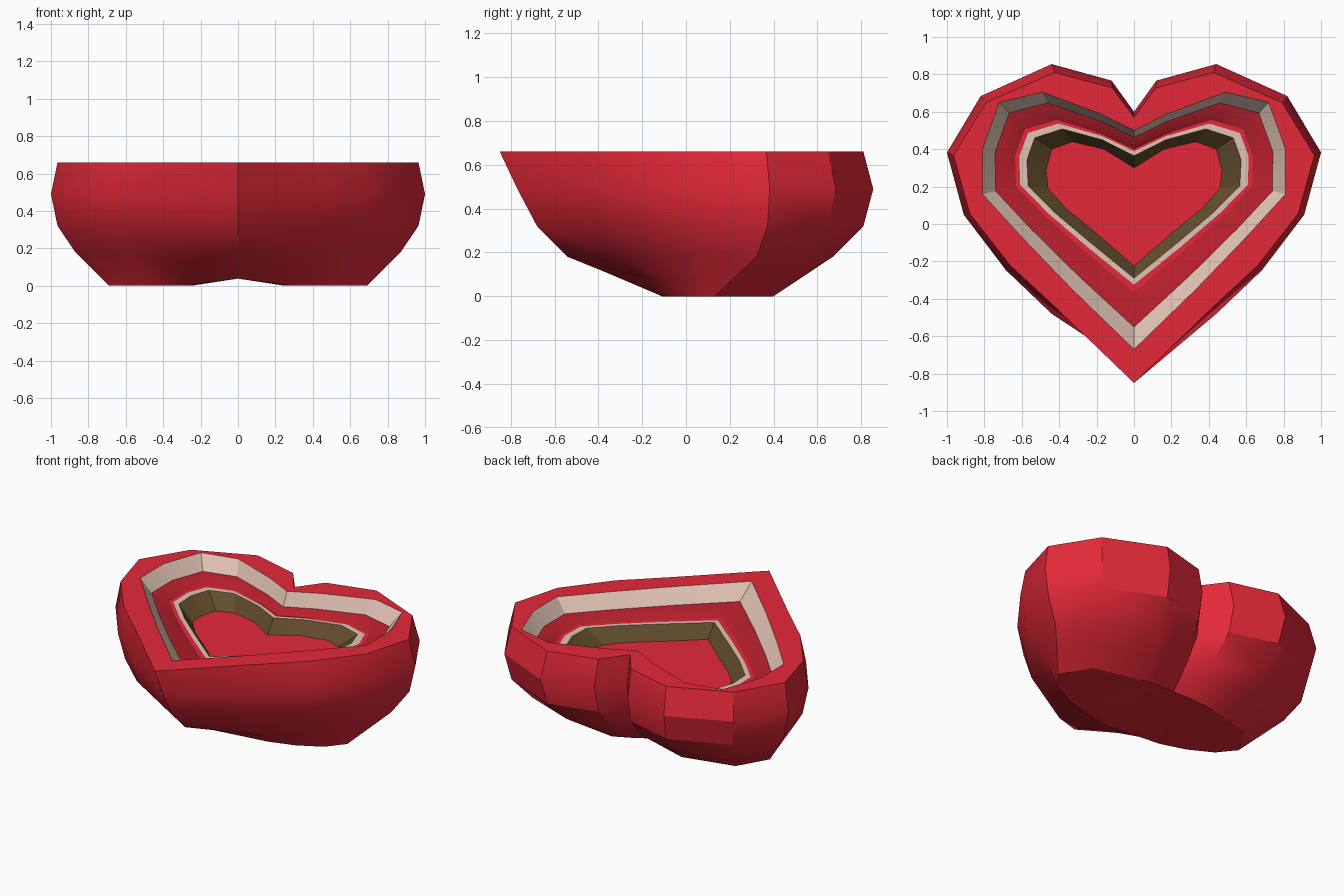
import bpy, bmesh, math

if "Cube" in bpy.data.objects:
    bpy.data.objects.remove(bpy.data.objects["Cube"])


def material(name, rgb):
    m = bpy.data.materials.new(name)
    m.diffuse_color = (*rgb, 1)
    m.use_nodes = True
    m.node_tree.nodes["Principled BSDF"].inputs["Base Color"].default_value = m.diffuse_color
    return m


RED = material("red", (0.78, 0.022, 0.040))
DARK_RED = material("dark red", (0.48, 0.014, 0.025))
CREAM = material("cream", (0.76, 0.55, 0.46))
BRONZE = material("bronze brown", (0.125, 0.075, 0.026))

# right halves of the heart outlines, notch to tip
OUTER = [(0, .61), (.12, .77), (.44, .855), (.82, .69), (1, .40),
         (.91, .08), (.685, -.205), (.44, -.43), (0, -.85)]
HOLLOW = [(0, .50), (.18, .59), (.49, .705), (.72, .65), (.81, .40),
          (.81, .16), (.60, -.07), (.33, -.35), (0, -.67)]
TRIM = [(0, .385), (.17, .465), (.40, .53), (.56, .48), (.605, .36),
        (.60, .21), (.45, .06), (.25, -.11), (0, -.31)]
FLOOR = [(0, .30), (.16, .40), (.33, .44), (.44, .40), (.47, .29),
         (.46, .19), (.36, .08), (.20, -.05), (0, -.225)]
# underside: shallow arch along the centre line
BASE = [(0, .36, .038), (.12, .385, .02), (.25, .40, 0), (.58, .32, 0),
        (.69, .13, 0), (.60, .02, 0), (.45, -.06, 0), (.29, -.11, 0), (0, -.19, .038)]


def mirrored(half):
    return half + [(-x, y, z) for x, y, z in reversed(half[1:-1])]


def outer_ring(z, width, back, front, tip):
    """Outer heart scaled to a width and depth, with its own tip position."""
    k = (back - front) / (.855 + .85)
    pts = [(x * width, front + (y + .85) * k, z) for x, y in OUTER]
    pts[-1] = (0, tip, z)
    return mirrored(pts)


def between(a, b):
    return [tuple((u + v) / 2 for u, v in zip(p, q)) for p, q in zip(a, b)]


def inner_ring(t, z):
    """Heart blended from the hollow (0) through the trim (1) to the floor (2)."""
    a, b, f = (HOLLOW, TRIM, t) if t <= 1 else (TRIM, FLOOR, t - 1)
    return mirrored([(p[0] + (q[0] - p[0]) * f, p[1] + (q[1] - p[1]) * f, z)
                     for p, q in zip(a, b)])


def loft(name, rings, mat, cap_start=False, cap_end=False):
    """Skin a stack of rings ordered so that the faces point outwards."""
    bm = bmesh.new()
    loops = [[bm.verts.new(p) for p in r] for r in rings]
    n = len(rings[0])
    for lo, hi in zip(loops, loops[1:]):
        for i in range(n):
            j = (i + 1) % n
            bm.faces.new((lo[i], hi[i], hi[j], lo[j]))
    h = n // 2
    for use, lp, flip in ((cap_start, loops[0], False), (cap_end, loops[-1], True)):
        if use:  # two lobes meeting on the centre line
            for lobe in (lp[:h + 1], lp[h:] + lp[:1]):
                bm.faces.new(lobe[::-1] if flip else lobe)
    bmesh.ops.triangulate(bm, faces=[f for f in bm.faces if len(f.verts) > 4])
    bmesh.ops.recalc_face_normals(bm, faces=bm.faces) if cap_start else None
    me = bpy.data.meshes.new(name)
    bm.to_mesh(me)
    bm.free()
    me.materials.append(mat)
    ob = bpy.data.objects.new(name, me)
    bpy.context.collection.objects.link(ob)
    bpy.ops.object.select_all(action='DESELECT')
    ob.select_set(True)
    bpy.context.view_layer.objects.active = ob
    bpy.ops.object.shade_smooth_by_angle(angle=math.radians(28))


# heart-shaped bowl with flat rim
base = mirrored(BASE)
lower = outer_ring(.18, .87, .67, -.63, -.54)
loft("bowl", [
    base,
    between(base, lower),
    lower,
    outer_ring(.32, .965, .81, -.83, -.68),
    outer_ring(.49, 1.0, .855, -.917, -.77),
    outer_ring(.66, .965, .81, -.85, -.85),
    inner_ring(0, .66),
], RED, cap_start=True)

# nested bands stepping down into the bowl
loft("cream_band", [inner_ring(0, .66), inner_ring(.33, .575)], CREAM)
loft("inner_step", [inner_ring(.33, .575), inner_ring(.55, .565),
                    inner_ring(.85, .54)], DARK_RED)
loft("inner_ledge", [inner_ring(.85, .54), inner_ring(.96, .54)], RED)
loft("cream_trim", [inner_ring(.96, .54), inner_ring(1.24, .54)], CREAM)
loft("bronze_wall", [inner_ring(1.24, .54), inner_ring(2, .455)], BRONZE)

# heart floor
loft("floor", [inner_ring(2, .455)], RED, cap_end=True)
